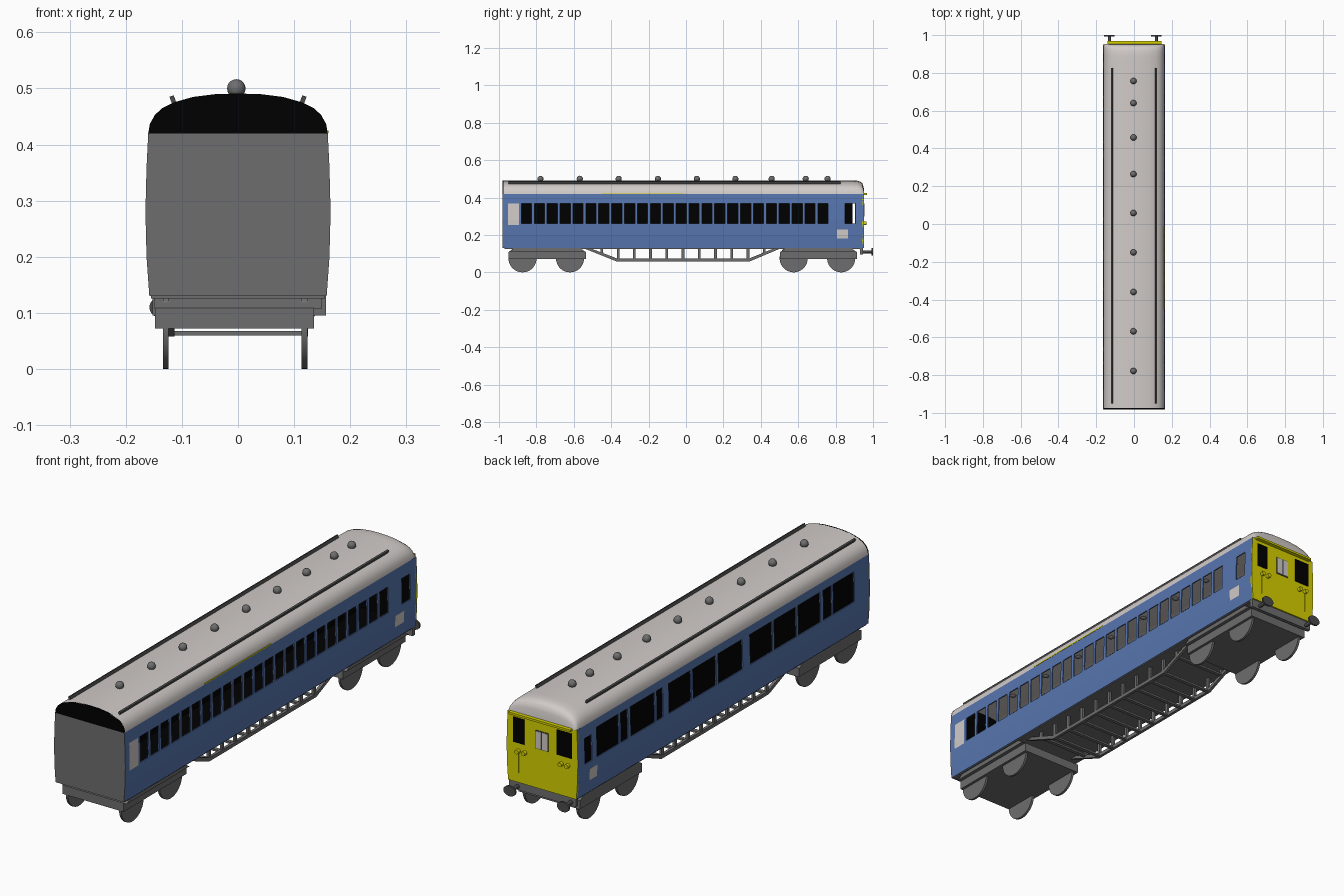
import bpy, bmesh, math
from mathutils import Matrix, Vector

if "Cube" in bpy.data.objects:
    bpy.data.objects.remove(bpy.data.objects["Cube"])

def material(name, r, g, b):
    m = bpy.data.materials.new(name)
    m.diffuse_color = (r, g, b, 1)
    m.use_nodes = True
    m.node_tree.nodes["Principled BSDF"].inputs["Base Color"].default_value = m.diffuse_color
    return m

BLUE = material("blue paint", 0.095, 0.18, 0.43)
YELLOW = material("yellow paint", 0.68, 0.64, 0.0)
LIGHT = material("light roof grey", 0.64, 0.60, 0.58)
GREY = material("mid grey", 0.155, 0.155, 0.155)
DARK = material("dark grey", 0.07, 0.07, 0.07)
BLACK = material("black", 0.0, 0.0, 0.0)

def finish(name, bm, *mats, smooth=None):
    me = bpy.data.meshes.new(name)
    bm.to_mesh(me)
    bm.free()
    for m in mats:
        me.materials.append(m)
    if smooth:
        me.shade_smooth()
        me.set_sharp_from_angle(angle=math.radians(smooth))
    ob = bpy.data.objects.new(name, me)
    bpy.context.collection.objects.link(ob)
    return ob

def box(name, x0, x1, y0, y1, z0, z1, mat, tilt=0):
    bm = bmesh.new()
    c = Vector(((x0 + x1) / 2, (y0 + y1) / 2, (z0 + z1) / 2))
    m = Matrix.Translation(c) @ Matrix.Rotation(tilt, 4, 'Y') @ Matrix.Diagonal((x1 - x0, y1 - y0, z1 - z0, 1))
    bmesh.ops.create_cube(bm, size=1, matrix=m)
    return finish(name, bm, mat)

def prism(name, pts, axis, a, b, mat):
    """Extrude a 2D outline along x (pts = y,z) or along y (pts = x,z)."""
    bm = bmesh.new()
    put = (lambda p, t: (t, p[0], p[1])) if axis == 'X' else (lambda p, t: (p[0], t, p[1]))
    f = bm.faces.new([bm.verts.new(put(p, a)) for p in pts])
    new = bmesh.ops.extrude_face_region(bm, geom=[f])['geom']
    d = (b - a, 0, 0) if axis == 'X' else (0, b - a, 0)
    bmesh.ops.translate(bm, vec=d, verts=[v for v in new if isinstance(v, bmesh.types.BMVert)])
    bmesh.ops.recalc_face_normals(bm, faces=bm.faces)
    return finish(name, bm, mat)

def cylinder(name, centre, r, length, axis, mat, segs=32, squash=1):
    bm = bmesh.new()
    rot = Matrix.Rotation(math.pi / 2, 4, axis)
    m = Matrix.Translation(centre) @ Matrix.Diagonal((1, 1, squash, 1)) @ rot
    bmesh.ops.create_cone(bm, cap_ends=True, segments=segs, radius1=r, radius2=r, depth=length, matrix=m)
    return finish(name, bm, mat, smooth=40)

FRONT, BACK = -0.98, 0.95
SIDE = [(0.13, 0.158), (0.2, 0.163), (0.28, 0.165), (0.36, 0.163), (0.42, 0.160)]   # z, half width
ROOF = [(0.160, 0.42), (0.157, 0.437), (0.148, 0.453), (0.135, 0.465), (0.115, 0.475),
        (0.08, 0.485), (0.04, 0.490), (0, 0.491)]                                      # x, z

def half_width(z):
    for (z0, x0), (z1, x1) in zip(SIDE, SIDE[1:]):
        if z <= z1 + 1e-6:
            return x0 + (x1 - x0) * (z - z0) / (z1 - z0)
    return SIDE[-1][1]

# Side walls: a grid whose window cells are left open and panel cells painted light
def wall(name, sign, windows, panels):
    cells = windows + panels
    ys = sorted({FRONT, BACK} | {v for c in cells for v in c[:2]})
    zs = sorted({z for z, _ in SIDE} | {v for c in cells for v in c[2:]})
    bm = bmesh.new()
    grid = [[bm.verts.new((sign * half_width(z), y, z)) for z in zs] for y in ys]
    hit = lambda y, z, cs: any(c[0] < y < c[1] and c[2] < z < c[3] for c in cs)
    for i in range(len(ys) - 1):
        for j in range(len(zs) - 1):
            y, z = (ys[i] + ys[i + 1]) / 2, (zs[j] + zs[j + 1]) / 2
            if hit(y, z, windows):
                continue
            q = [grid[i][j], grid[i + 1][j], grid[i + 1][j + 1], grid[i][j + 1]]
            f = bm.faces.new(q if sign > 0 else q[::-1])
            f.material_index = 1 if hit(y, z, panels) else 0
    ob = finish(name, bm, BLUE, LIGHT)
    s = ob.modifiers.new("thickness", 'SOLIDIFY')
    s.thickness, s.offset = 0.005, -1

right_windows = [(-0.88 + 0.0689 * i, -0.825 + 0.0689 * i, 0.26, 0.368) for i in range(24)]
right_windows.append((0.85, 0.905, 0.26, 0.368))
wall("right_wall", 1, right_windows, [(-0.952, -0.893, 0.253, 0.368), (0.807, 0.866, 0.18, 0.228)])

left_spans = [(0.678, 0.824), (0.618, 0.665), (0.44, 0.6), (0.386, 0.426), (0.2, 0.347), (0.035, 0.187),
              (-0.14, 0.02), (-0.337, -0.19), (-0.495, -0.35), (-0.655, -0.509), (-0.73, -0.675), (-0.88, -0.741)]
left_windows = [(a, b, 0.26, 0.385) for a, b in left_spans] + [(0.857, 0.904, 0.26, 0.368)]
wall("left_wall", -1, left_windows, [(0.82, 0.87, 0.18, 0.228)])

# Body ends
end = [(x, z) for z, x in SIDE] + [(-x, z) for z, x in reversed(SIDE)]
prism("front_end", end, 'Y', FRONT - 0.001, FRONT + 0.008, GREY)
prism("cab_end", end, 'Y', BACK - 0.008, BACK + 0.001, YELLOW)
arch = ROOF + [(-x, z) for x, z in ROOF[-2::-1]]
prism("front_roof_cap", arch, 'Y', FRONT - 0.001, FRONT + 0.005, BLACK)

# Dark interior: corridor partition, floor and end bulkheads
box("interior_partition", -0.084, -0.078, -0.97, 0.89, 0.14, 0.478, BLACK)
box("interior_floor", -0.15, 0.15, -0.97, 0.935, 0.132, 0.15, BLACK)
inner = [(x * 0.96, z) for x, z in end]
prism("front_bulkhead", inner, 'Y', FRONT + 0.009, FRONT + 0.014, BLACK)
prism("cab_bulkhead", inner, 'Y', BACK - 0.014, BACK - 0.009, BLACK)

# Roof: arched sections, domed down over the cab
bm = bmesh.new()
rows = []
for y, sx, sz in [(FRONT, 1, 1), (0, 1, 1), (0.87, 1, 1), (0.89, 1, 1), (0.915, 1, 0.985), (0.932, 0.995, 0.92),
                  (0.943, 0.99, 0.8), (0.95, 0.98, 0.5), (0.953, 0.96, 0.0)]:
    rows.append([bm.verts.new((x * sx, y, 0.42 + (z - 0.42) * sz)) for x, z in arch])
for r0, r1 in zip(rows, rows[1:]):
    for k in range(len(arch) - 1):
        bm.faces.new((r0[k], r1[k], r1[k + 1], r0[k + 1]))
bm.normal_update()
if sum(f.normal.z * f.calc_area() for f in bm.faces) < 0:
    bmesh.ops.reverse_faces(bm, faces=bm.faces)
finish("roof", bm, LIGHT, smooth=50)

# Roof strips, ventilators and the short yellow cantrail line
for sx in (-1, 1):
    box("roof_strip", sx * 0.116 - 0.004, sx * 0.116 + 0.004, -0.95, 0.825, 0.473, 0.487, DARK, tilt=sx * 0.35)
for y in (0.757, 0.64, 0.458, 0.264, 0.058, -0.15, -0.36, -0.568, -0.778):
    bm = bmesh.new()
    bmesh.ops.create_uvsphere(bm, u_segments=16, v_segments=10, radius=0.0165,
                              matrix=Matrix.Translation((-0.003, y, 0.5)))
    finish("roof_vent", bm, GREY, smooth=60)
box("cantrail_line", 0.157, 0.1612, -0.45, -0.01, 0.4205, 0.425, YELLOW)

# Cab end details: windows, handrail, lamp brackets and pipes
box("cab_window_right", 0.083, 0.135, 0.949, 0.953, 0.295, 0.4, BLACK)
box("cab_window_left", -0.139, -0.068, 0.949, 0.953, 0.295, 0.4, BLACK)
box("cab_centre_frame", -0.029, 0.031, 0.949, 0.953, 0.295, 0.372, DARK)
for x0, x1 in ((-0.027, -0.001), (0.003, 0.029)):
    box("cab_centre_pane", x0, x1, 0.95, 0.955, 0.298, 0.369, LIGHT)
box("cab_handrail", -0.14, 0.145, 0.95, 0.968, 0.414, 0.423, YELLOW)
for x in (0.11, 0.08, -0.09, -0.12):
    cylinder("lamp_bracket", (x, 0.957, 0.262), 0.009, 0.016, 'X', YELLOW, 16)
for x in (0.11, -0.09, -0.12):
    box("cab_pipe", x - 0.002, x + 0.002, 0.95, 0.953, 0.17, 0.255, YELLOW)

# Underframe and buffers
box("underframe", -0.155, 0.155, -0.97, 0.945, 0.126, 0.132, GREY)
box("buffer_beam", -0.152, 0.157, 0.93, 0.945, 0.095, 0.13, GREY)
for x in (-0.13, 0.118):
    cylinder("buffer_shaft", (x, 0.965, 0.11), 0.008, 0.06, 'X', DARK, 16)
    cylinder("buffer_head", (x, 0.996, 0.11), 0.028, 0.008, 'X', DARK, 24, squash=0.75)

# Bogies with wheels
for yc, y0, y1 in ((-0.747, -0.95, -0.535), (0.7025, 0.503, 0.914)):
    box("bogie_frame", -0.148, 0.135, y0, y1, 0.072, 0.109, GREY)
    prism("bogie_bolster", [(y0, 0.108), (y1, 0.108), (y1 - 0.03, 0.128), (y0 + 0.03, 0.128)],
          'X', -0.15, 0.15, GREY)
    for y in (yc - 0.127, yc + 0.127):
        for x in (-0.1285, 0.1185):
            cylinder("wheel", (x, y, 0.075), 0.075, 0.01, 'Y', GREY, 36)

# Truss: two side rails with posts, joined like a ladder
rail = [(-0.55, 0.13), (-0.515, 0.13), (-0.365, 0.073), (0.335, 0.073),
        (0.475, 0.13), (0.51, 0.13), (0.34, 0.058), (-0.37, 0.058)]
posts = [-0.45 + 0.0868 * i for i in range(11)]
for sx in (-1, 1):
    prism("truss_rail", rail, 'X', sx * 0.119 - 0.006, sx * 0.119 + 0.006, GREY)
    for y in posts:
        z = 0.062 if -0.38 < y < 0.35 else 0.1
        box("truss_post", sx * 0.119 - 0.005, sx * 0.119 + 0.005, y - 0.007, y + 0.007, z, 0.128, GREY)
for y in posts:
    z = 0.064 if -0.38 < y < 0.35 else 0.102
    box("truss_crossbar", -0.115, 0.115, y - 0.008, y + 0.008, z - 0.004, z + 0.004, GREY)
